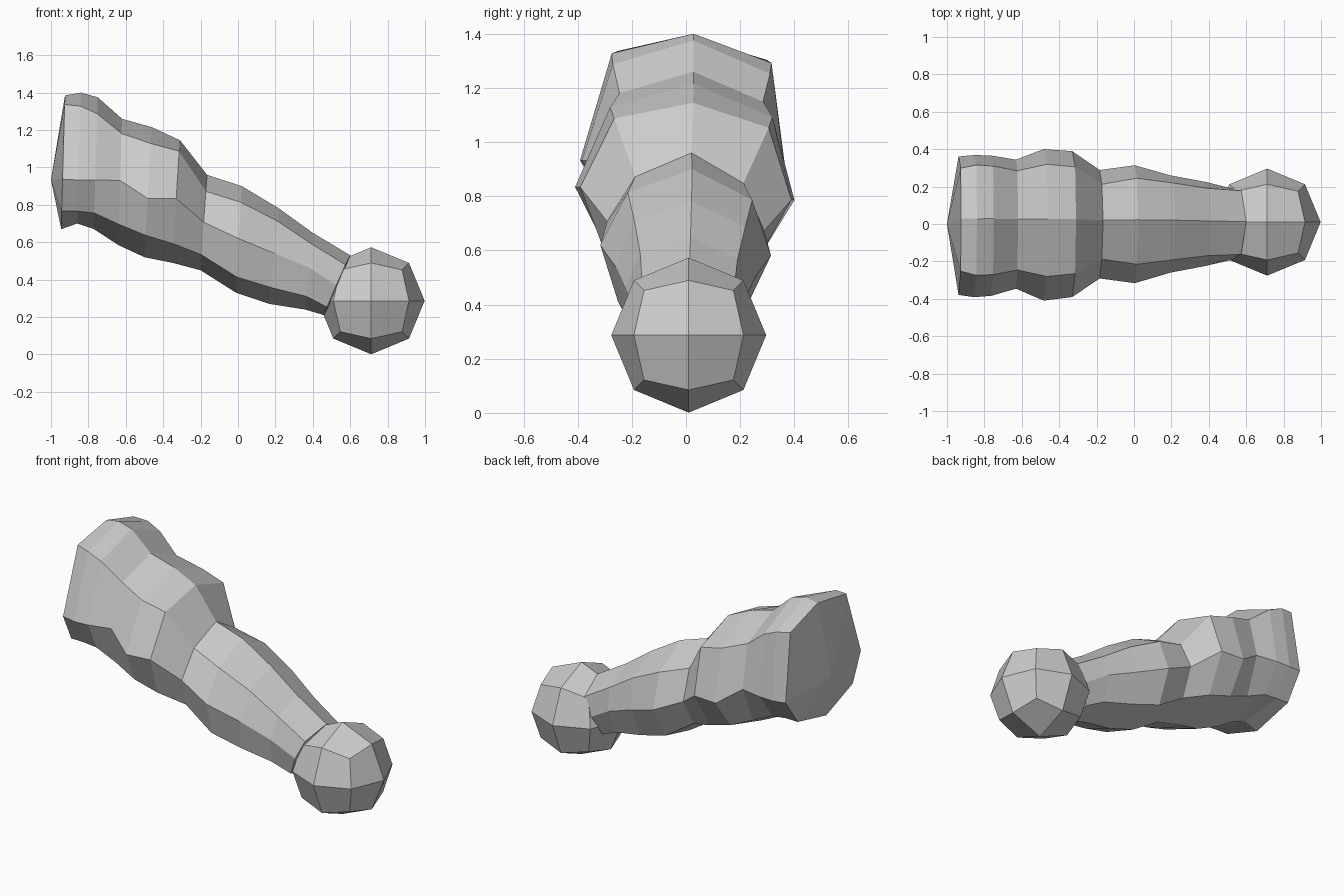
import bpy, bmesh
from mathutils import Vector

if "Cube" in bpy.data.objects:
    bpy.data.objects.remove(bpy.data.objects["Cube"])


def finish(bm, name):
    bmesh.ops.recalc_face_normals(bm, faces=bm.faces)
    mesh = bpy.data.meshes.new(name)
    bm.to_mesh(mesh)
    bm.free()
    obj = bpy.data.objects.new(name, mesh)
    bpy.context.collection.objects.link(obj)
    return obj


# Limb rings: top x,z | bottom x,z | upper, side, lower z | upper, side, lower half-width
RINGS = [
    (-.925, 1.385, -.945, .67, 1.32, .915, .75, .275, .37, .27),
    (-.84, 1.40, -.86, .70, 1.31, .91, .75, .295, .38, .27),
    (-.75, 1.375, -.77, .67, 1.27, .91, .74, .29, .375, .27),
    (-.62, 1.26, -.64, .585, 1.165, .91, .68, .265, .345, .27),
    (-.46, 1.215, -.50, .52, 1.11, .81, .62, .30, .405, .29),
    (-.31, 1.145, -.35, .49, 1.07, .81, .575, .285, .39, .28),
    (-.165, .96, -.20, .45, .86, .69, .52, .20, .29, .22),
    (.02, .90, -.01, .33, .80, .60, .40, .23, .315, .235),
    (.22, .78, .17, .27, .70, .525, .345, .205, .26, .21),
    (.40, .65, .36, .24, .58, .45, .30, .18, .225, .18),
    (.60, .53, .46, .21, .47, .36, .245, .17, .19, .15),
]


def ring_points(tx, tz, bx, bz, uz, sz, lz, uy, sy, ly):
    mid = (tz + bz) / 2
    outline = [(0, tz), (uy, uz), (sy, sz), (ly, lz),
               (0, bz), (-ly, lz), (-sy, sz), (-uy, uz)]
    pts = []
    for y, z in outline:
        x = bx + (tx - bx) * (z - bz) / (tz - bz)
        # slight roll of the limb around its length
        pts.append((x, y + .08 * (z - mid), z - .06 * y))
    return pts


# Limb: eight-sided loft closed with a shallow point at each end
bm = bmesh.new()
loops = [[bm.verts.new(p) for p in ring_points(*r)] for r in RINGS]
for a, b in zip(loops, loops[1:]):
    for i in range(8):
        j = (i + 1) % 8
        bm.faces.new((a[i], a[j], b[j], b[i]))
for loop, tip in ((loops[0], (-1, 0, .935)), (loops[-1], (.58, 0, .36))):
    apex = bm.verts.new(tip)
    for i in range(8):
        bm.faces.new((loop[i], loop[(i + 1) % 8], apex))
finish(bm, "limb")

# Ball: once-divided cube pushed out to a sphere
bm = bmesh.new()
bmesh.ops.create_cube(bm, size=2)
bmesh.ops.subdivide_edges(bm, edges=bm.edges[:], cuts=1, use_grid_fill=True)
center = Vector((.712, .01, .287))
for v in bm.verts:
    v.co = center + v.co.normalized() * .286
finish(bm, "end_ball")
